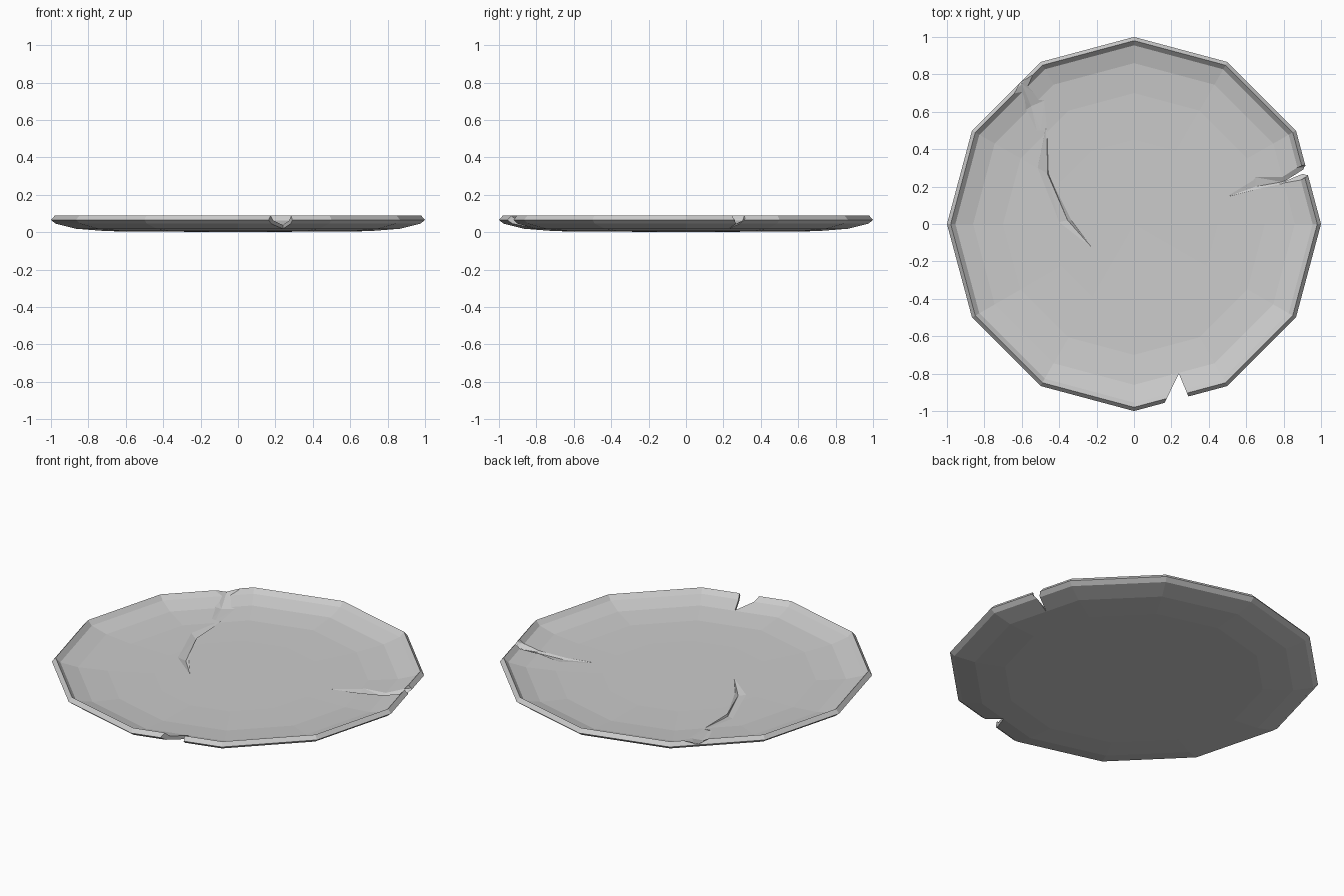
import bpy, bmesh, math

if "Cube" in bpy.data.objects:
    bpy.data.objects.remove(bpy.data.objects["Cube"])

SIDES = 12
INNER = [(0.0, 0.018), (0.45, 0.019), (0.70, 0.023), (0.86, 0.037), (0.955, 0.062), (0.98, 0.088)]
OUTER = [(1.0, 0.065), (0.975, 0.045), (0.865, 0.018), (0.70, 0.005), (0.0, 0.0)]


def finish(name, bm):
    bmesh.ops.recalc_face_normals(bm, faces=bm.faces[:])
    mesh = bpy.data.meshes.new(name)
    bm.to_mesh(mesh)
    bm.free()
    obj = bpy.data.objects.new(name, mesh)
    bpy.context.collection.objects.link(obj)
    return obj


def loft(name, loops):
    """Solid skinned between equal-length closed loops, triangulated."""
    bm = bmesh.new()
    rings = [[bm.verts.new(p) for p in loop] for loop in loops]
    n = len(loops[0])
    for a, b in zip(rings, rings[1:]):
        for i in range(n):
            bm.faces.new((a[i], a[(i + 1) % n], b[(i + 1) % n], b[i]))
    bm.faces.new(rings[0])
    bm.faces.new(rings[-1])
    bmesh.ops.triangulate(bm, faces=bm.faces[:])
    return finish(name, bm)


def inner_height(x, y):
    """Height of the dish's twelve-sided inner surface."""
    step = 2 * math.pi / SIDES
    a = math.atan2(y, x) % step - step / 2
    r = math.hypot(x, y) * math.cos(a) / math.cos(step / 2)
    for (r0, z0), (r1, z1) in zip(INNER, INNER[1:]):
        if r <= r1:
            return z0 + (z1 - z0) * (r - r0) / (r1 - r0)
    return 0.088


def groove(name, sections):
    """V-shaped channel; each section is left, deepest and right point, and depth."""
    loops = []
    for left, deep, right, depth in sections:
        top = [(*right, 0.3), (*left, 0.3)]
        loops.append([(*left, inner_height(*left)),
                      (*deep, inner_height(*deep) - depth),
                      (*right, inner_height(*right)), *top])
    return loft(name, loops)


# Shallow twelve-sided dish
bm = bmesh.new()
profile = INNER + OUTER
rings = []
for r, z in profile:
    if r == 0:
        rings.append([bm.verts.new((0, 0, z))] * SIDES)
    else:
        rings.append([bm.verts.new((r * math.cos(2 * math.pi * i / SIDES),
                                    r * math.sin(2 * math.pi * i / SIDES), z))
                      for i in range(SIDES)])
for a, b in zip(rings, rings[1:]):
    for i in range(SIDES):
        j = (i + 1) % SIDES
        bm.faces.new(list(dict.fromkeys((a[i], a[j], b[j], b[i]))))
dish = finish("dish", bm)


def prism(name, pts):
    return loft(name, [[(x, y, z) for x, y in pts] for z in (-0.2, 0.3)])


cutters = [
    # Chip through the front rim
    prism("front_chip_cutter", [(0.093, -1.10), (0.24, -0.80), (0.365, -1.10)]),
    # Crack through the right rim, fading into a groove
    prism("right_crack_cutter", [(1.02, 0.365), (0.895, 0.285), (0.80, 0.225), (0.885, 0.262), (1.01, 0.31)]),
    groove("right_groove_cutter", [
        ((0.99, 0.29), (0.98, 0.31), (0.97, 0.34), 0.035),
        ((0.89, 0.235), (0.88, 0.26), (0.87, 0.30), 0.022),
        ((0.79, 0.215), (0.79, 0.225), (0.79, 0.25), 0.012),
        ((0.65, 0.185), (0.65, 0.20), (0.65, 0.25), 0.006),
        ((0.51, 0.149), (0.51, 0.15), (0.51, 0.155), 0.001)]),
    # Worn dip in the rear left rim
    groove("rim_dip_cutter", [
        ((-0.72, 0.76), (-0.66, 0.81), (-0.60, 0.87), 0.030),
        ((-0.64, 0.705), (-0.60, 0.75), (-0.55, 0.80), 0.022),
        ((-0.58, 0.61), (-0.55, 0.63), (-0.48, 0.66), 0.010),
        ((-0.52, 0.50), (-0.50, 0.50), (-0.465, 0.50), 0.003)]),
    # Long crack across the floor, steep on its inner side
    groove("floor_crack_cutter", [
        ((-0.475, 0.51), (-0.471, 0.51), (-0.465, 0.51), 0.002),
        ((-0.515, 0.30), (-0.463, 0.27), (-0.458, 0.27), 0.012),
        ((-0.40, 0.01), (-0.355, 0.02), (-0.335, 0.02), 0.012),
        ((-0.232, -0.122), (-0.230, -0.121), (-0.228, -0.12), 0.001)]),
]
for cutter in cutters:
    cutter.hide_render = True
    cutter.hide_viewport = False
    cutter.display_type = 'WIRE'
    mod = dish.modifiers.new(cutter.name, 'BOOLEAN')
    mod.operation = 'DIFFERENCE'
    mod.solver = 'EXACT'
    mod.object = cutter
